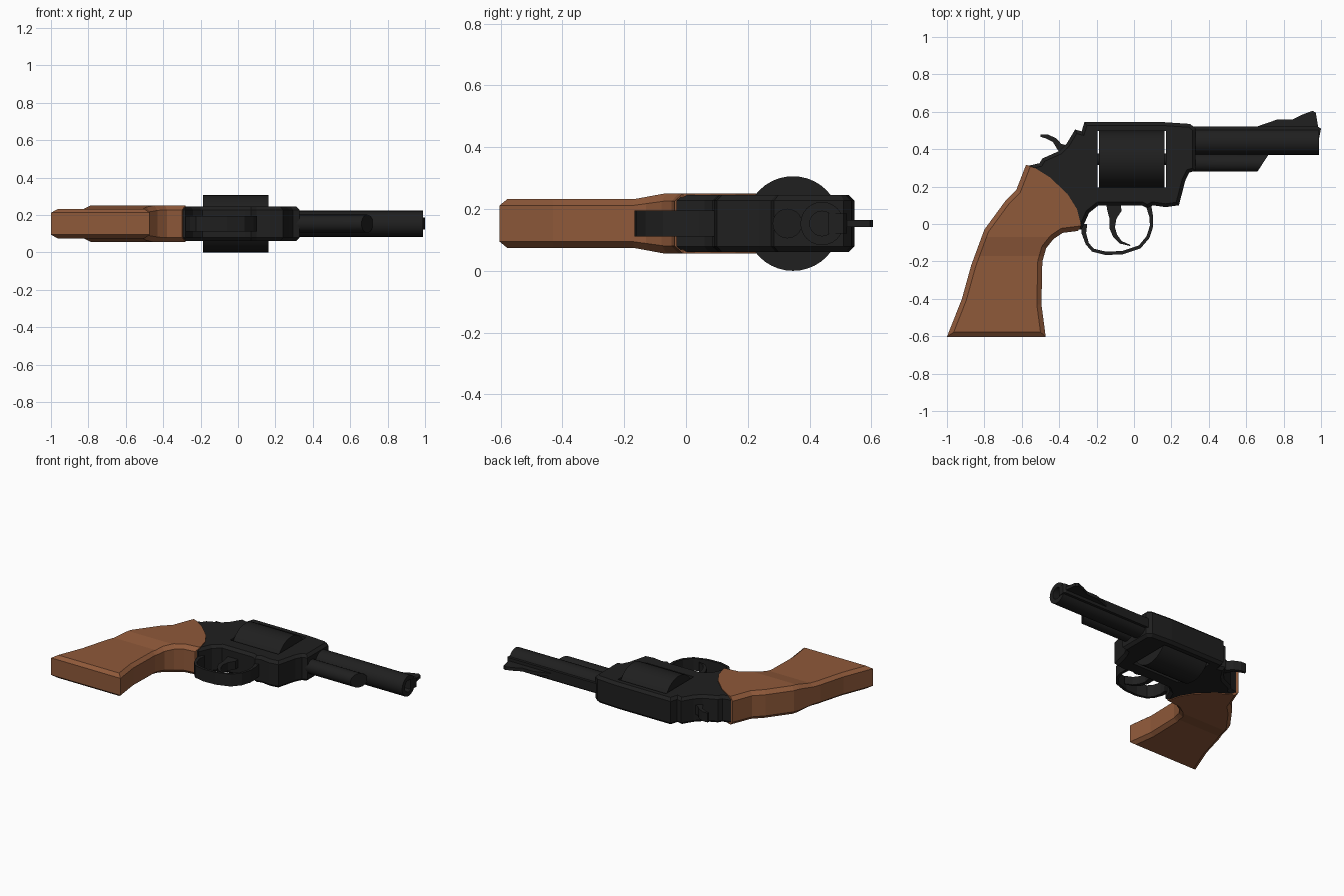
import bpy, bmesh, math
from mathutils import Vector, Matrix

if "Cube" in bpy.data.objects:
    bpy.data.objects.remove(bpy.data.objects["Cube"])

ZC = 0.153  # mid plane of the model, which lies on its side


def material(name, rgb):
    m = bpy.data.materials.new(name)
    m.diffuse_color = (*rgb, 1)
    m.use_nodes = True
    m.node_tree.nodes["Principled BSDF"].inputs["Base Color"].default_value = m.diffuse_color
    return m


STEEL = material("black steel", (0.014, 0.014, 0.014))
WOOD = material("brown wood", (0.275, 0.1, 0.042))


def finish(bm, name, mat, smooth=None):
    bmesh.ops.recalc_face_normals(bm, faces=bm.faces[:])
    me = bpy.data.meshes.new(name)
    bm.to_mesh(me)
    bm.free()
    me.materials.append(mat)
    ob = bpy.data.objects.new(name, me)
    bpy.context.collection.objects.link(ob)
    if smooth:
        bpy.ops.object.select_all(action='DESELECT')
        ob.select_set(True)
        bpy.context.view_layer.objects.active = ob
        bpy.ops.object.shade_smooth_by_angle(angle=math.radians(smooth))
    return ob


def slab(pts, half):
    """Flat outline in x, y extruded evenly about the mid plane."""
    bm = bmesh.new()
    face = bm.faces.new([bm.verts.new((x, y, ZC - half)) for x, y in pts])
    res = bmesh.ops.extrude_face_region(bm, geom=[face])
    top = [v for v in res['geom'] if isinstance(v, bmesh.types.BMVert)]
    bmesh.ops.translate(bm, verts=top, vec=(0, 0, 2 * half))
    bmesh.ops.recalc_face_normals(bm, faces=bm.faces[:])
    return bm


def chamfer(bm, size, rule=lambda c: True):
    """Bevel the rim edges of both flat sides."""
    edges = [e for e in bm.edges
             if abs(e.verts[0].co.z - e.verts[1].co.z) < 1e-5
             and rule((e.verts[0].co + e.verts[1].co) / 2)]
    bmesh.ops.bevel(bm, geom=edges, offset=size, offset_type='OFFSET',
                    segments=1, affect='EDGES', clamp_overlap=True)


def ribbon(path, widths):
    """Outline of a strip following a path with a width at each point."""
    p = [Vector(q) for q in path]
    left, right = [], []
    for i, q in enumerate(p):
        t = (p[min(i + 1, len(p) - 1)] - p[max(i - 1, 0)]).normalized()
        n = Vector((-t.y, t.x)) * widths[i] / 2
        left.append(tuple(q + n))
        right.append(tuple(q - n))
    return left + right[::-1]


def rod(x0, x1, y, r, sides):
    bm = bmesh.new()
    bmesh.ops.create_cone(bm, cap_ends=True, segments=sides, radius1=r, radius2=r,
                          depth=x1 - x0,
                          matrix=Matrix.Translation(((x0 + x1) / 2, y, ZC))
                          @ Matrix.Rotation(math.pi / 2, 4, 'Y'))
    return bm


# Frame with a window for the cylinder
bm = slab([(-0.265, 0.545), (0.15, 0.545), (0.3, 0.535), (0.33, 0.51), (0.33, 0.285),
           (0.295, 0.275), (0.275, 0.235), (0.24, 0.1), (0.17, 0.09), (0.1, 0.1),
           (0.07, 0.085), (0.04, 0.1), (-0.19, 0.1), (-0.24, 0.06), (-0.28, -0.03),
           (-0.36, -0.02), (-0.5, 0.15), (-0.57, 0.31), (-0.505, 0.325), (-0.49, 0.35),
           (-0.4, 0.39), (-0.36, 0.43), (-0.315, 0.505), (-0.28, 0.495)], 0.092)
chamfer(bm, 0.018)
frame = finish(bm, "frame", STEEL)
cutter = finish(slab([(-0.195, 0.195), (0.17, 0.195), (0.17, 0.497), (-0.195, 0.497)], 0.3),
                "window_cutter", STEEL)
cutter.hide_render = True
mod = frame.modifiers.new("window", 'BOOLEAN')
mod.operation, mod.solver, mod.object = 'DIFFERENCE', 'EXACT', cutter
bpy.context.view_layer.objects.active = frame
bpy.ops.object.modifier_apply(modifier="window")
bpy.data.objects.remove(cutter)

# Cylinder and its axle
finish(rod(-0.187, 0.163, 0.346, 0.153, 40), "cylinder", STEEL, 30)
finish(rod(-0.2, 0.18, 0.346, 0.03, 12), "cylinder_axle", STEEL, 35)

# Barrel with a bored muzzle
bm = rod(0.28, 0.99, 0.44, 0.07, 24)
muzzle = [f for f in bm.faces if f.normal.x > 0.9]
bmesh.ops.inset_region(bm, faces=muzzle, thickness=0.03)
res = bmesh.ops.extrude_face_region(bm, geom=muzzle)
bmesh.ops.translate(bm, verts=[v for v in res['geom'] if isinstance(v, bmesh.types.BMVert)],
                    vec=(-0.3, 0, 0))
bmesh.ops.delete(bm, geom=[f for f in muzzle if f.is_valid], context='FACES')
finish(bm, "barrel", STEEL, 30)

# Rib along the barrel and front sight blade
finish(slab([(0.3, 0.46), (0.99, 0.46), (1.0, 0.51), (0.985, 0.52), (0.3, 0.52)], 0.032),
       "barrel_rib", STEEL)
finish(slab([(0.64, 0.515), (0.77, 0.56), (0.85, 0.56), (0.9, 0.585), (0.955, 0.605),
             (0.972, 0.595), (0.985, 0.515)], 0.011), "front_sight", STEEL)

# Ejector rod housing with a slanted end
bm = rod(0.28, 0.66, 0.328, 0.048, 20)
for v in bm.verts:
    if v.co.x > 0.5:
        v.co.x += (v.co.y - 0.28) * 0.65
finish(bm, "ejector_housing", STEEL, 30)

# Trigger guard
guard = [(-0.265, 0.0), (-0.268, -0.05), (-0.25, -0.105), (-0.22, -0.14), (-0.15, -0.157),
         (-0.06, -0.153), (0.03, -0.123), (0.075, -0.07), (0.094, -0.01), (0.092, 0.04),
         (0.075, 0.11)]
finish(slab(ribbon(guard, [0.03, 0.024] + [0.018] * 7 + [0.02, 0.03]), 0.042),
       "trigger_guard", STEEL)

# Trigger
trigger = [(-0.11, 0.12), (-0.105, 0.07), (-0.113, 0.03), (-0.117, -0.02), (-0.1, -0.065),
           (-0.07, -0.098), (-0.02, -0.115)]
finish(slab(ribbon(trigger, [0.08, 0.075, 0.038, 0.03, 0.024, 0.016, 0.006]), 0.028),
       "trigger", STEEL)

# Hammer spur
spur = [(-0.5, 0.473), (-0.465, 0.468), (-0.425, 0.448), (-0.4, 0.415), (-0.35, 0.38)]
finish(slab(ribbon(spur, [0.012, 0.024, 0.026, 0.035, 0.08]), 0.032), "hammer", STEEL)

# Wooden grip, chamfered along its outer rim and slimmer towards the butt
bm = slab([(-1.0, -0.603), (-0.472, -0.603), (-0.495, -0.43), (-0.49, -0.2), (-0.47, -0.13),
           (-0.43, -0.08), (-0.38, -0.047), (-0.3, -0.037), (-0.282, -0.01), (-0.305, 0.08),
           (-0.355, 0.16), (-0.45, 0.25), (-0.53, 0.3), (-0.577, 0.317), (-0.63, 0.18),
           (-0.69, 0.12), (-0.8, -0.03), (-0.87, -0.22), (-0.92, -0.4)], 0.097)
chamfer(bm, 0.034, lambda c: not (c.y > -0.03 and c.x > -0.56))
for y in (-0.17, -0.07):
    bmesh.ops.bisect_plane(bm, geom=bm.verts[:] + bm.edges[:] + bm.faces[:],
                           plane_co=(0, y, 0), plane_no=(0, 1, 0))
for v in bm.verts:
    t = min(max((v.co.y + 0.17) / 0.1, 0), 1)
    v.co.z = ZC + (v.co.z - ZC) * (0.81 + 0.19 * t)
finish(bm, "grip", WOOD)
